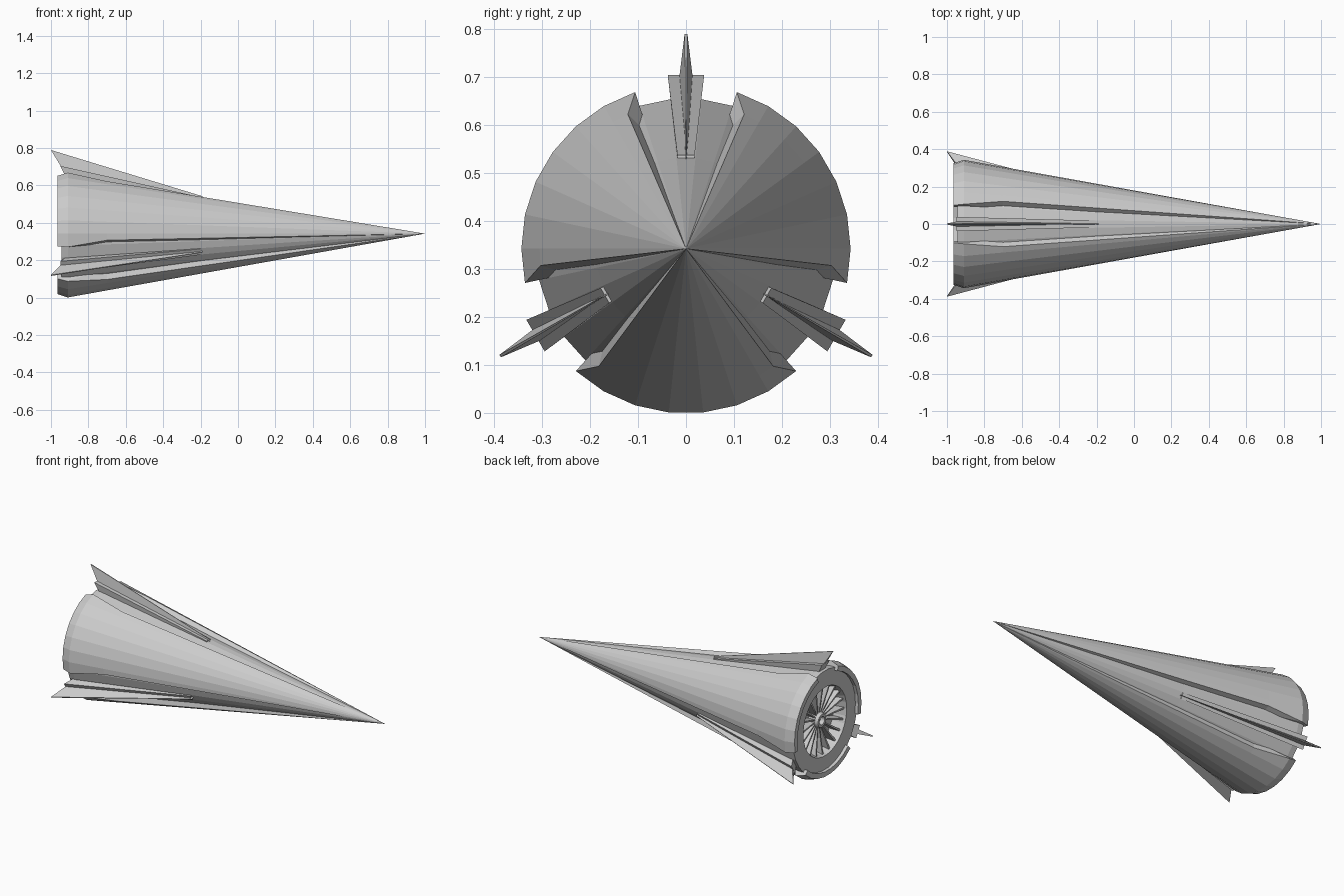
import bpy, bmesh
from math import sin, cos, radians

if "Cube" in bpy.data.objects:
    bpy.data.objects.remove(bpy.data.objects["Cube"])

ZC = 0.342          # height of the long axis


def polar(x, r, deg):
    """Point around the long axis; angle is measured from straight up."""
    a = radians(deg)
    return (x, r * sin(a), ZC + r * cos(a))


def offset(x, r, w, deg):
    """Point at radius r, shifted sideways by w, turned around the axis."""
    a = radians(deg)
    return (x, r * sin(a) + w * cos(a), ZC + r * cos(a) - w * sin(a))


def build(name, verts, faces):
    me = bpy.data.meshes.new(name)
    me.from_pydata(verts, [], faces)
    bm = bmesh.new()
    bm.from_mesh(me)
    bmesh.ops.remove_doubles(bm, verts=bm.verts, dist=1e-5)
    bmesh.ops.recalc_face_normals(bm, faces=bm.faces)
    bm.to_mesh(me)
    bm.free()
    ob = bpy.data.objects.new(name, me)
    bpy.context.collection.objects.link(ob)
    return ob


def lathe(name, profile, n=30, start=6):
    verts = [polar(x, r, start + 360 * i / n) for x, r in profile for i in range(n)]
    faces = []
    for s in range(len(profile) - 1):
        for i in range(n):
            j = (i + 1) % n
            faces.append((s * n + i, s * n + j, (s + 1) * n + j, (s + 1) * n + i))
    return build(name, verts, faces)


# Inner hull with rear collar and engine recess
lathe("inner_hull", [(1.0, 0.0), (-0.2, 0.19), (-0.91, 0.313), (-0.945, 0.313),
                     (-0.945, 0.21), (-0.87, 0.19), (-0.87, 0.0)])

# Engine hub and ring
lathe("engine_hub", [(-0.87, 0.06), (-0.925, 0.04), (-0.925, 0.025),
                     (-0.9, 0.02), (-0.9, 0.0)], 20)


def armor_panel(name, turn):
    angles = [18 + 12 * i for i in range(8)]
    narrow = [23.4] + angles[1:-1] + [96.6]
    rows = [(-0.7, 0.305, narrow), (-0.91, 0.343, angles), (-0.965, 0.325, angles),
            (-0.965, 0.295, angles), (-0.91, 0.295, angles), (-0.7, 0.25, angles)]
    verts = [(1.0, 0.0, ZC)]
    for x, r, angs in rows:
        verts += [polar(x, r, a + turn) for a in angs]

    def v(row, i):
        return 1 + row * 8 + i
    faces = []
    for i in range(7):
        faces += [(0, v(0, i), v(0, i + 1)), (0, v(5, i + 1), v(5, i))]
        for s in range(5):
            faces.append((v(s, i), v(s + 1, i), v(s + 1, i + 1), v(s, i + 1)))
    # Slanted side walls facing the slots
    for e in (0, 7):
        faces += [(0, v(0, e), v(5, e)), (v(0, e), v(1, e), v(5, e)),
                  (v(1, e), v(4, e), v(5, e)),
                  (v(1, e), v(2, e), v(3, e), v(4, e))]
    return build(name, verts, faces)


def box_faces():
    # Vertex order: four corners of the front end, then of the rear end
    return [(0, 1, 2, 3), (4, 5, 6, 7), (0, 1, 5, 4), (1, 2, 6, 5),
            (2, 3, 7, 6), (3, 0, 4, 7)]


def prism(name, turn, front, rear):
    """front/rear: (x, r, half width) for upper and lower edges."""
    verts = []
    for (xa, ra, wa), (xb, rb, wb) in (front, rear):
        verts += [offset(xa, ra, -wa, turn), offset(xa, ra, wa, turn),
                  offset(xb, rb, wb, turn), offset(xb, rb, -wb, turn)]
    return build(name, verts, box_faces())


for k in range(3):
    turn = 120 * k
    armor_panel(f"armor_panel_{k + 1}", turn)
    # Wedge-shaped fin mount in each slot
    prism(f"fin_mount_{k + 1}", turn,
          ((-0.2, 0.195, 0.018), (-0.2, 0.16, 0.015)),
          ((-0.95, 0.362, 0.038), (-0.91, 0.28, 0.025)))
    # Thin swept fin
    prism(f"fin_{k + 1}", turn,
          ((-0.19, 0.2, 0.001), (-0.19, 0.17, 0.002)),
          ((-1.0, 0.447, 0.003), (-0.935, 0.34, 0.016)))

# Radial engine blades
for k in range(20):
    prism(f"engine_blade_{k + 1}", 18 * k,
          ((-0.865, 0.2, 0.008), (-0.865, 0.035, 0.003)),
          ((-0.93, 0.205, 0.006), (-0.905, 0.035, 0.003)))
